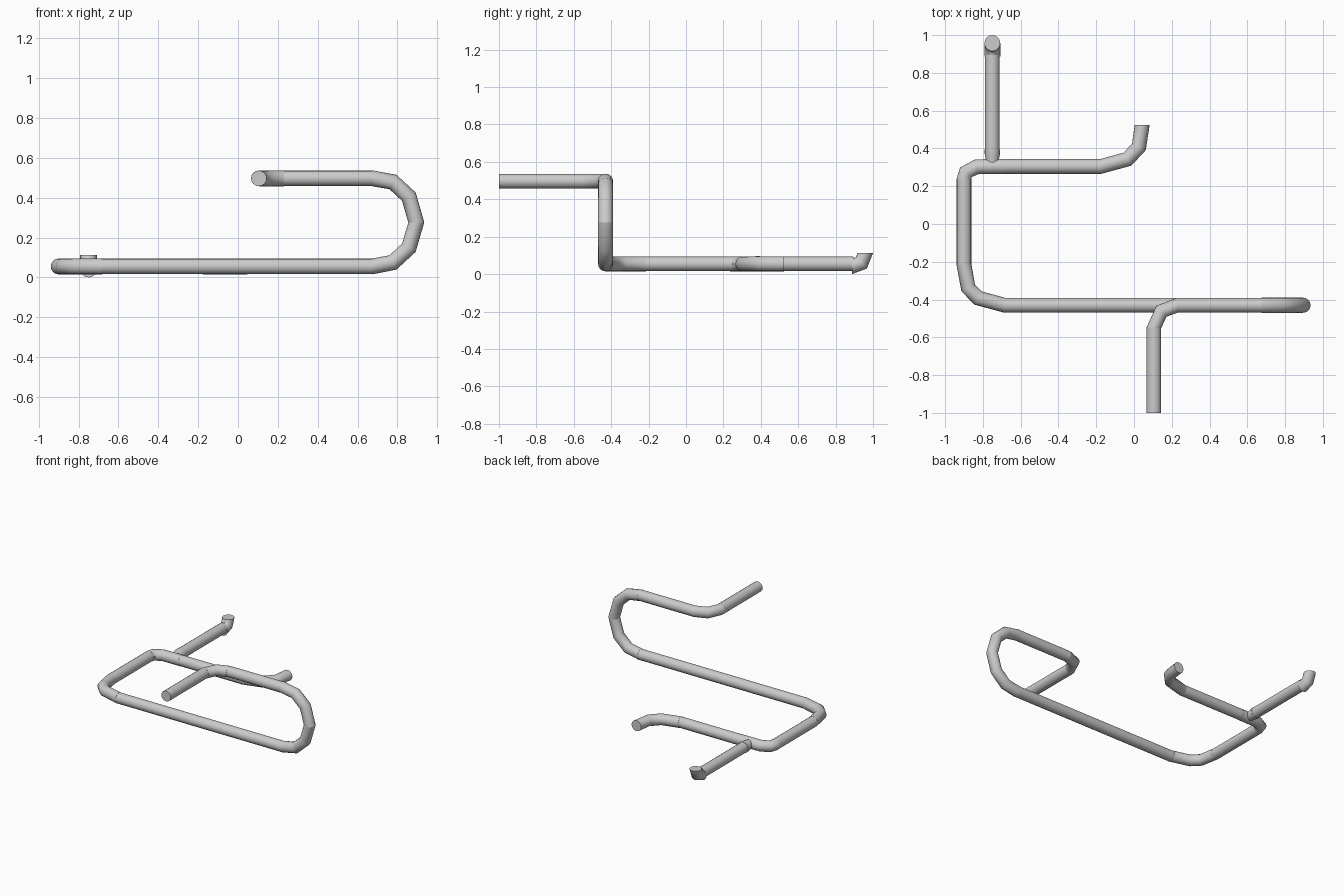
import bpy, bmesh, math
from mathutils import Vector

if "Cube" in bpy.data.objects:
    bpy.data.objects.remove(bpy.data.objects["Cube"])

SIDES = 16
LOW, HIGH = 0.055, 0.497
FRONT_Y, BACK_Y, LEFT_X = -0.43, 0.305, -0.9


def tube(name, pts, start, end, radii=None, r=0.0395):
    """Capped planar tube; start and end are the directions at its two ends."""
    pts = [Vector(p) for p in pts]
    start, end = Vector(start), Vector(end)
    up = start.cross(end)
    if up.length < 1e-4:
        up = start.cross((pts[len(pts) // 2] - pts[0]).normalized())
    if up.length < 1e-4:
        up = start.orthogonal()
    up.normalize()
    bm = bmesh.new()
    rings = []
    for i, p in enumerate(pts):
        if i == 0:
            t = start
        elif i == len(pts) - 1:
            t = end
        else:
            t = (p - pts[i - 1]).normalized() + (pts[i + 1] - p).normalized()
        side = up.cross(t.normalized()).normalized()
        rad = radii[i] if radii else r
        rings.append([bm.verts.new(p + rad * (math.cos(a) * side + math.sin(a) * up))
                      for a in (2 * math.pi * k / SIDES for k in range(SIDES))])
    for a, b in zip(rings, rings[1:]):
        for k in range(SIDES):
            n = (k + 1) % SIDES
            bm.faces.new((a[k], a[n], b[n], b[k]))
    bm.faces.new(rings[0][::-1])
    bm.faces.new(rings[-1])
    bmesh.ops.recalc_face_normals(bm, faces=bm.faces)
    me = bpy.data.meshes.new(name)
    bm.to_mesh(me)
    bm.free()
    ob = bpy.data.objects.new(name, me)
    bpy.context.collection.objects.link(ob)
    bpy.ops.object.select_all(action='DESELECT')
    ob.select_set(True)
    bpy.context.view_layer.objects.active = ob
    bpy.ops.object.shade_smooth_by_angle(angle=math.radians(50))


def straight(name, a, b):
    d = (Vector(b) - Vector(a)).normalized()
    tube(name, [a, b], d, d, r=0.039)


X, Y, Z = Vector((1, 0, 0)), Vector((0, 1, 0)), Vector((0, 0, 1))

# Upper run
straight("inlet_pipe", (0.105, -1, HIGH), (0.105, -0.55, HIGH))
tube("inlet_bend", [(0.105, -0.55, HIGH), (0.145, -0.462, HIGH), (0.23, FRONT_Y, HIGH)], Y, X)
straight("upper_pipe", (0.23, FRONT_Y, HIGH), (0.675, FRONT_Y, HIGH))

# Return bend in two quarter pieces
tube("return_bend_upper", [(x, FRONT_Y, z) for x, z in
     ((0.675, HIGH), (0.778, 0.479), (0.858, 0.405), (0.895, 0.276))], X, -Z, r=0.04)
tube("return_bend_lower", [(x, FRONT_Y, z) for x, z in
     ((0.895, 0.276), (0.858, 0.149), (0.778, 0.075), (0.675, LOW))], -Z, -X, r=0.04)

# Lower run
straight("lower_pipe", (0.675, FRONT_Y, LOW), (-0.685, FRONT_Y, LOW))
tube("left_front_bend", [(x, y, LOW) for x, y in
     ((-0.685, FRONT_Y), (-0.825, -0.392), (-0.878, -0.338), (LEFT_X, -0.215))], -X, Y, r=0.04)
straight("left_pipe", (LEFT_X, -0.215, LOW), (LEFT_X, 0.235, LOW))
tube("left_back_bend", [(x, y, LOW) for x, y in
     ((LEFT_X, 0.235), (-0.89, 0.274), (-0.832, 0.303), (-0.68, BACK_Y))], Y, X, r=0.04)
straight("back_pipe", (-0.68, BACK_Y, LOW), (-0.175, BACK_Y, LOW))
tube("outlet_bend", [(x, y, LOW) for x, y in
     ((-0.175, BACK_Y), (-0.035, 0.343), (0.026, 0.408), (0.043, 0.525))], X, Y, r=0.04)

# Branch with tapered collar and upturned end
tube("branch_collar", [(-0.75, y, LOW) for y in (0.31, 0.335, 0.375, 0.395)], Y, Y,
     radii=(0.033, 0.033, 0.041, 0.041))
straight("branch_pipe", (-0.75, 0.38, LOW), (-0.75, 0.895, LOW))
tube("branch_elbow", [(-0.75, 0.888, 0.042), (-0.75, 0.938, 0.06), (-0.75, 0.958, 0.112)],
     Y, Z, r=0.042)
